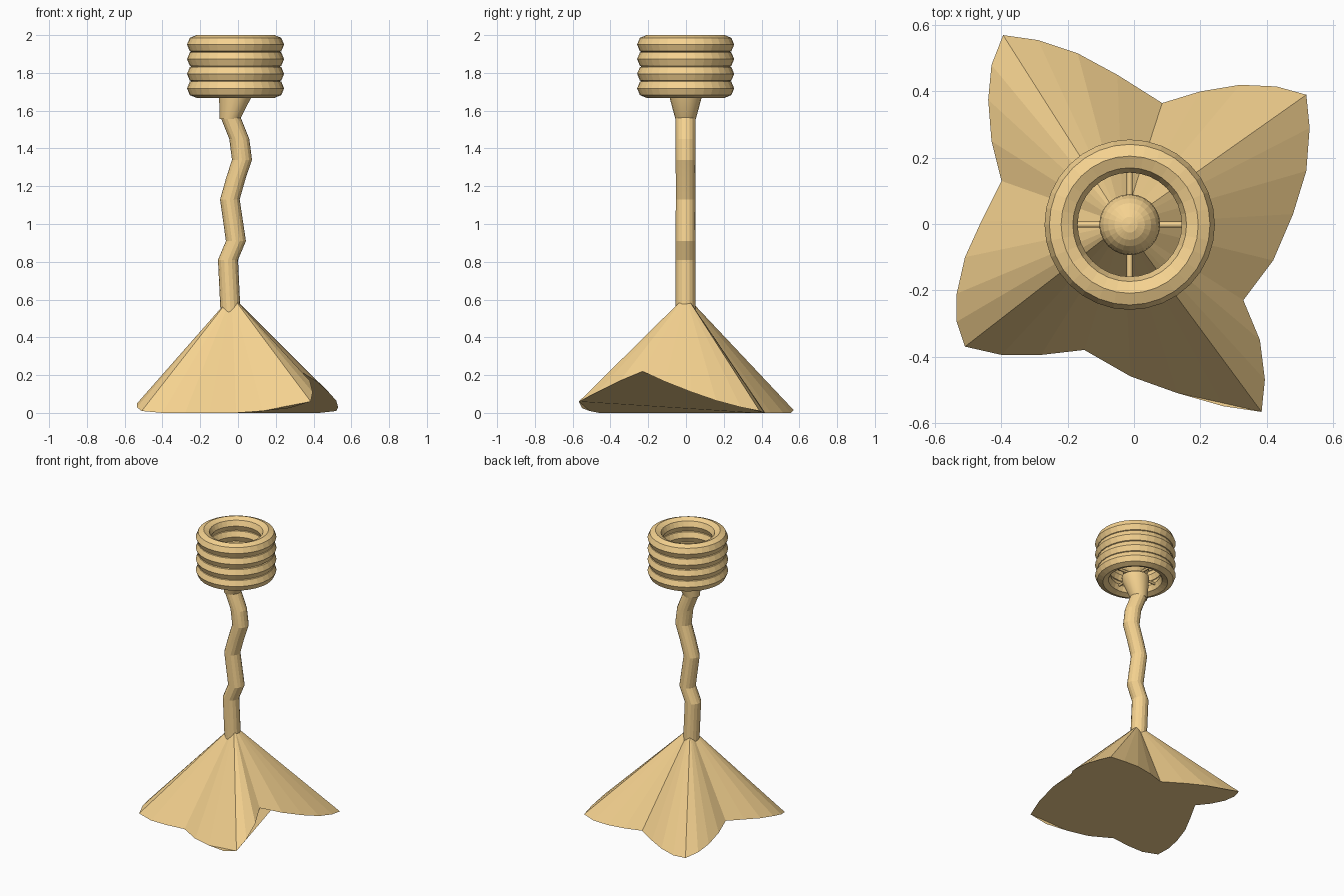
import bpy, bmesh, math

if "Cube" in bpy.data.objects:
    bpy.data.objects.remove(bpy.data.objects["Cube"])

CX, CY = -0.013, -0.002   # axis of the head

tan = bpy.data.materials.new("tan")
tan.diffuse_color = (0.92, 0.65, 0.28, 1)
tan.use_nodes = True
tan.node_tree.nodes["Principled BSDF"].inputs["Base Color"].default_value = tan.diffuse_color


def finish(obj, name, angle=None):
    obj.name = name
    obj.data.materials.append(tan)
    if angle:
        bpy.ops.object.select_all(action='DESELECT')
        obj.select_set(True)
        bpy.context.view_layer.objects.active = obj
        bpy.ops.object.shade_smooth_by_angle(angle=math.radians(angle))
    return obj


def from_bmesh(bm, name, angle=None, recalc=True):
    if recalc:
        bmesh.ops.recalc_face_normals(bm, faces=bm.faces)
    mesh = bpy.data.meshes.new(name)
    bm.to_mesh(mesh)
    bm.free()
    obj = bpy.data.objects.new(name, mesh)
    bpy.context.collection.objects.link(obj)
    return finish(obj, name, angle)


def loft(name, stations, sides=16, angle=30):
    """Stack of level circles, each given as (x, z, radius)."""
    bm = bmesh.new()
    rings = []
    for x, z, r in stations:
        rings.append([bm.verts.new((x + r * math.cos(2 * math.pi * i / sides),
                                    CY + r * math.sin(2 * math.pi * i / sides), z))
                      for i in range(sides)])
    for a, b in zip(rings, rings[1:]):
        for i in range(sides):
            j = (i + 1) % sides
            bm.faces.new((a[i], a[j], b[j], b[i]))
    bm.faces.new(rings[0])
    bm.faces.new(rings[-1])
    return from_bmesh(bm, name, angle)


# Four-pointed skirt base: rim outline fanned to an apex, closed by one face below
rim = [(0.52, 0.39, 0.01), (0.43, 0.415, 0), (0.32, 0.42, 0), (0.20, 0.40, 0),
       (0.085, 0.365, 0), (-0.05, 0.45, 0), (-0.17, 0.515, 0), (-0.29, 0.555, 0),
       (-0.395, 0.57, 0.015), (-0.43, 0.48, 0.03), (-0.44, 0.375, 0.05),
       (-0.43, 0.25, 0.08), (-0.40, 0.13, 0.11), (-0.46, 0.01, 0.09),
       (-0.51, -0.10, 0.07), (-0.535, -0.21, 0.05), (-0.535, -0.295, 0.03),
       (-0.51, -0.37, 0.01), (-0.40, -0.395, 0), (-0.28, -0.395, 0),
       (-0.15, -0.38, 0), (-0.01, -0.46, 0), (0.13, -0.51, 0.01),
       (0.27, -0.55, 0.025), (0.385, -0.567, 0.06), (0.395, -0.47, 0.11),
       (0.38, -0.35, 0.17), (0.33, -0.23, 0.22), (0.42, -0.11, 0.165),
       (0.48, 0.03, 0.11), (0.52, 0.16, 0.065), (0.53, 0.29, 0.03)]
bm = bmesh.new()
apex = bm.verts.new((-0.033, 0, 0.62))
loop = [bm.verts.new(p) for p in rim]
for a, b in zip(loop, loop[1:] + loop[:1]):
    bm.faces.new((apex, a, b))
bm.faces.new(loop[::-1])
from_bmesh(bm, "skirt_base", recalc=False)

# Crooked stem
loft("stem", [(-0.038, 0.50, 0.053), (-0.053, 0.81, 0.053), (-0.011, 0.91, 0.053),
              (-0.043, 1.13, 0.052), (-0.012, 1.24, 0.052), (0.021, 1.34, 0.053),
              (0.007, 1.45, 0.053), (-0.041, 1.57, 0.053)], angle=12)

# Flared socket under the head
loft("socket", [(-0.043, 1.555, 0.054), (-0.015, 1.67, 0.085), (CX, 1.70, 0.088)])

# Four stacked rings with an eight-sided section
for i, z in enumerate((1.950, 1.873, 1.795, 1.718)):
    bpy.ops.mesh.primitive_torus_add(location=(CX, CY, z), major_radius=0.207,
                                     minor_radius=0.050, major_segments=32,
                                     minor_segments=8)
    finish(bpy.context.object, f"ring_{i + 1}")

# Ball inside the rings
bpy.ops.mesh.primitive_uv_sphere_add(segments=24, ring_count=12, radius=0.092,
                                     location=(CX, CY, 1.785))
finish(bpy.context.object, "ball")

# Four spokes joining socket and lowest ring
for i in range(4):
    a = i * math.pi / 2
    bpy.ops.mesh.primitive_cylinder_add(
        vertices=8, radius=0.009, depth=0.13,
        location=(CX + 0.125 * math.cos(a), CY + 0.125 * math.sin(a), 1.715),
        rotation=(0, math.pi / 2, a))
    finish(bpy.context.object, f"spoke_{i + 1}", 50)
